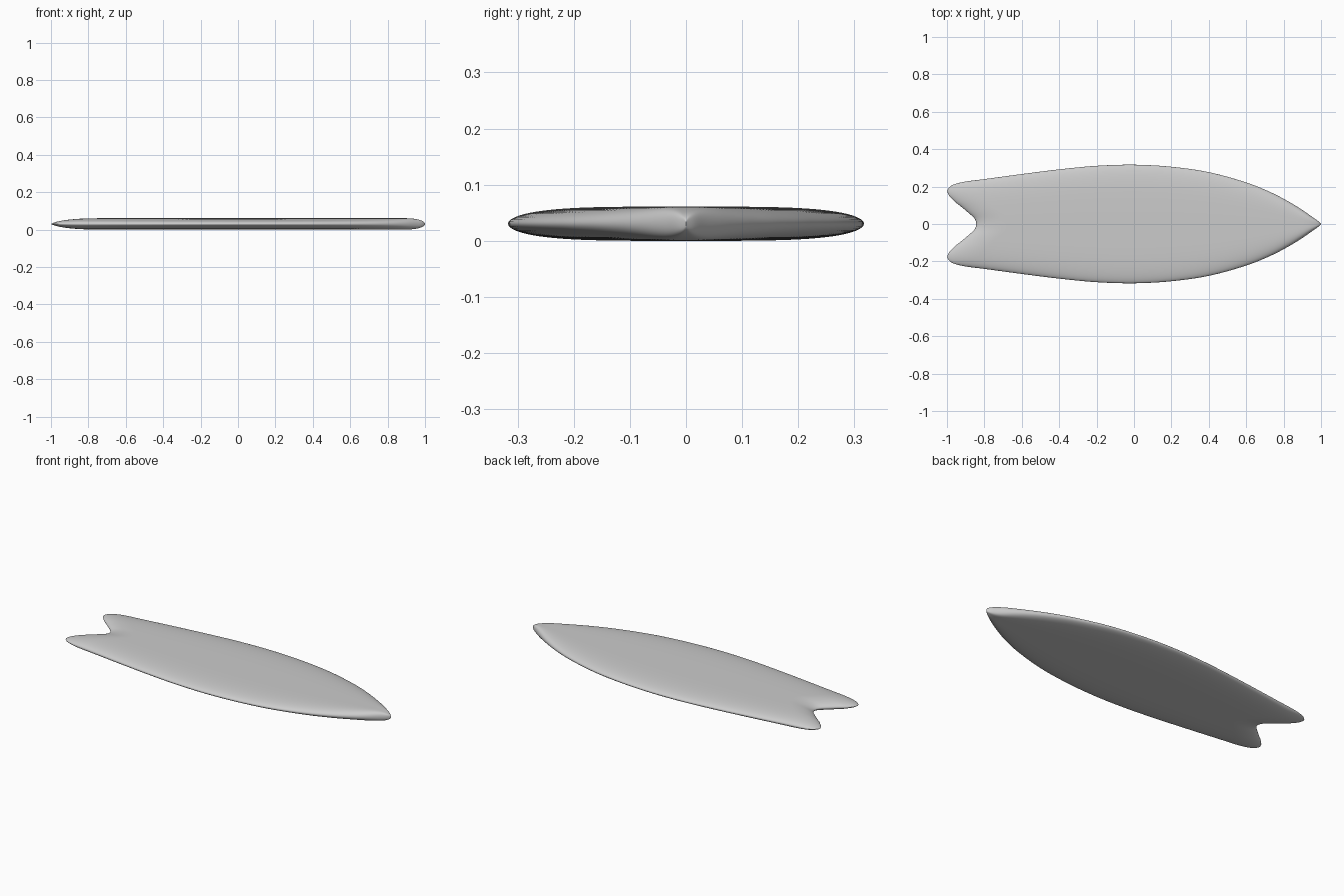
import bpy, bmesh, math

if "Cube" in bpy.data.objects:
    bpy.data.objects.remove(bpy.data.objects["Cube"])

# half-width of the plan outline by x, from tail tip to nose
OUTLINE = [(-1, .175), (-.993, .19), (-.975, .206), (-.95, .216), (-.9, .227), (-.8, .24),
           (-.6, .267), (-.4, .292), (-.2, .311), (0, .317), (.2, .306), (.4, .277),
           (.6, .222), (.73, .17), (.83, .118), (.9, .075), (.96, .033), (.985, .015), (1, 0)]
# x of the swallow-tail edge by fraction of half-width
NOTCH = [(0, -.843), (.13, -.853), (.26, -.885), (.40, -.92), (.56, -.958), (.77, -.988), (1, -1)]
HALF = .0305      # half thickness


def smooth_interp(pts, x, flat_start=False):
    """Cubic Hermite through the points."""
    n = len(pts)

    def slope(i):
        if flat_start and i == 0:
            return 0
        a, b = pts[max(i - 1, 0)], pts[min(i + 1, n - 1)]
        return (b[1] - a[1]) / (b[0] - a[0])
    x = min(max(x, pts[0][0]), pts[-1][0])
    i = next(k for k in range(n - 1) if x <= pts[k + 1][0])
    d = pts[i + 1][0] - pts[i][0]
    t = (x - pts[i][0]) / d
    return ((2*t**3 - 3*t**2 + 1) * pts[i][1] + (t**3 - 2*t**2 + t) * d * slope(i)
            + (3*t**2 - 2*t**3) * pts[i + 1][1] + (t**3 - t**2) * d * slope(i + 1))


def height(x, s, tail):
    """Half thickness: rounded rails, rounded nose and rounded tail edge."""
    rail = math.sqrt(max(0, 1 - s**4))
    nose = max(0, 1 - max(0, (x - .88) / .12)**2.5)**.5
    t = min(1, max(0, (x - tail) / .16))
    return HALF * rail * nose * math.sqrt(max(0, 1 - (1 - t)**2))


# surfboard: top and bottom skins swept from nose to swallow tail
NU, NS = 120, 56
bm = bmesh.new()
for side in (1, -1):
    grid = []
    for i in range(NU + 1):
        row = []
        for j in range(NS + 1):
            s = math.sin(math.pi * (j / NS - .5))
            tail = smooth_interp(NOTCH, abs(s), True)
            x = 1 - (1 - tail) * (1 - math.cos(math.pi * i / NU)) / 2
            y = s * max(0, smooth_interp(OUTLINE, x))
            row.append(bm.verts.new((x, y, HALF + side * height(x, s, tail))))
        grid.append(row)
    for i in range(NU):
        for j in range(NS):
            bm.faces.new((grid[i][j], grid[i][j + 1], grid[i + 1][j + 1], grid[i + 1][j]))
bmesh.ops.remove_doubles(bm, verts=bm.verts, dist=.00003)
bmesh.ops.recalc_face_normals(bm, faces=bm.faces)
for f in bm.faces:
    f.smooth = True
mesh = bpy.data.meshes.new("surfboard")
bm.to_mesh(mesh)
bm.free()
board = bpy.data.objects.new("surfboard", mesh)
bpy.context.collection.objects.link(board)
